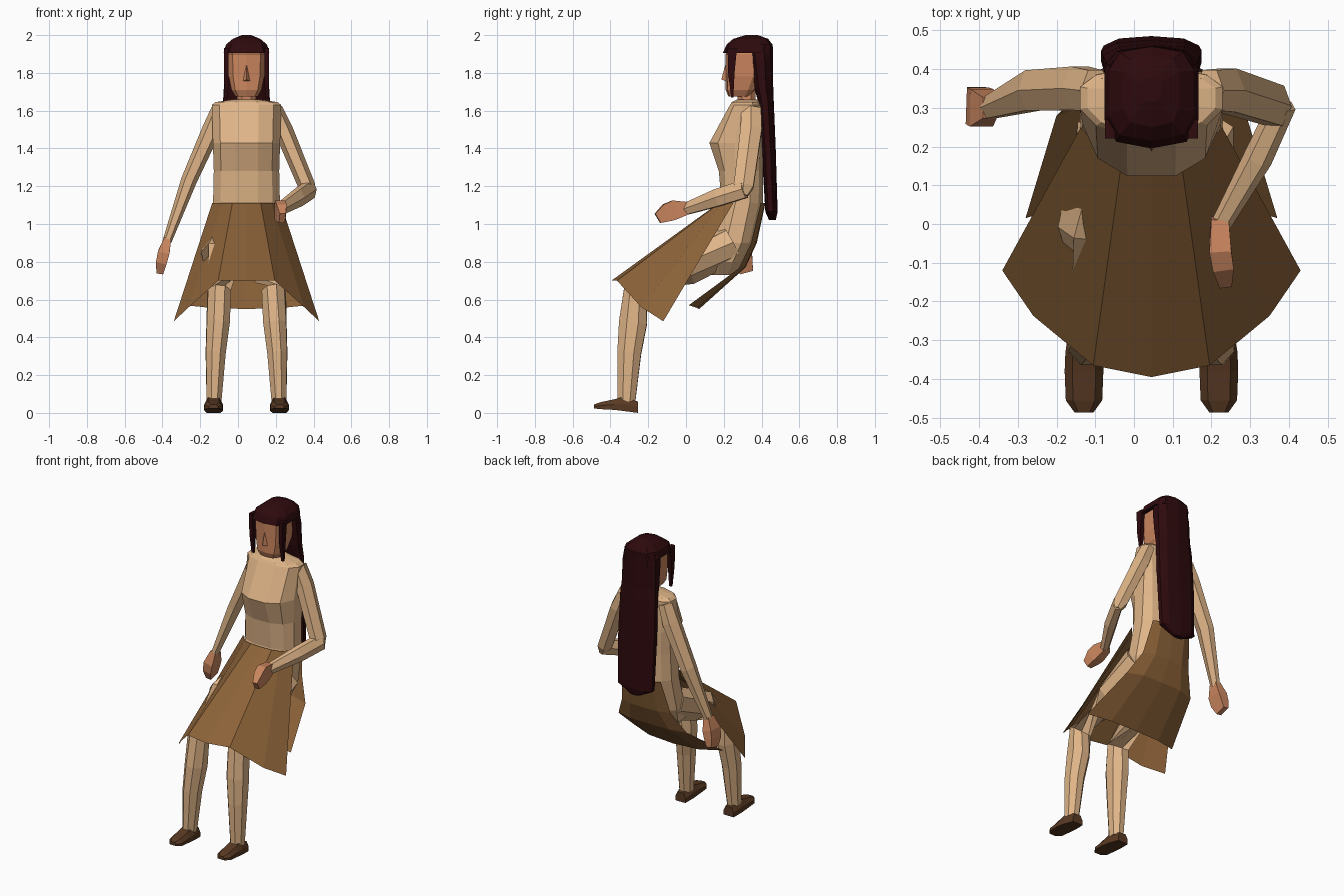
import bpy, bmesh, math
from mathutils import Vector

CX = 0.045  # body centre line


def material(name, rgb):
    m = bpy.data.materials.new(name)
    m.diffuse_color = (*rgb, 1)
    return m


TAN = material("tan cloth", (0.74, 0.46, 0.245))
SKIN = material("skin", (0.60, 0.24, 0.115))
BROWN = material("brown skirt", (0.26, 0.122, 0.04))
SHOE = material("dark leather", (0.10, 0.042, 0.017))
HAIR = material("dark red hair", (0.027, 0.003, 0.004))


def make(name, verts, faces, mat):
    bm = bmesh.new()
    vs = [bm.verts.new(v) for v in verts]
    for f in faces:
        bm.faces.new([vs[i] for i in f])
    bmesh.ops.recalc_face_normals(bm, faces=bm.faces)
    me = bpy.data.meshes.new(name)
    bm.to_mesh(me)
    bm.free()
    me.materials.append(mat)
    ob = bpy.data.objects.new(name, me)
    bpy.context.collection.objects.link(ob)
    return ob


def skin_rings(name, rings, mat):
    n = len(rings[0])
    faces = [(r * n + i, r * n + (i + 1) % n, (r + 1) * n + (i + 1) % n, (r + 1) * n + i)
             for r in range(len(rings) - 1) for i in range(n)]
    last = (len(rings) - 1) * n
    faces += [tuple(range(n)), tuple(range(last, last + n))]
    return make(name, [v for r in rings for v in r], faces, mat)


def loft(name, rows, mat, n=12, cx=CX, power=0.8):
    """Rows: height, half width, middle y, depth to front, depth to back."""
    rings = []
    for z, rx, yc, rf, rb in rows:
        ring = []
        for i in range(n):
            a = 2 * math.pi * (i + 0.5) / n
            c, s = math.cos(a), math.sin(a)
            x = math.copysign(abs(c) ** power, c) * rx
            y = math.copysign(abs(s) ** power, s) * (rb if s > 0 else rf)
            ring.append((cx + x, yc + y, z))
        rings.append(ring)
    return skin_rings(name, rings, mat)


def tube(name, path, mat, wide=(0, 1, 0), n=6):
    """Path: x, y, z, radius along 'wide', radius across."""
    pts = [Vector(p[:3]) for p in path]
    rings = []
    for k, p in enumerate(path):
        a = pts[k] - pts[k - 1] if k else pts[1] - pts[0]
        b = pts[k + 1] - pts[k] if k < len(pts) - 1 else a
        t = (a.normalized() + b.normalized()).normalized()
        side = t.cross(Vector(wide)).normalized()
        w = side.cross(t)
        rings.append([pts[k] + w * math.cos(q) * p[3] + side * math.sin(q) * p[4]
                      for q in (2 * math.pi * (i + 0.5) / n for i in range(n))])
    return skin_rings(name, rings, mat)


def sheet(name, half_rows, mat):
    """Open cloth panel, each half row mirrored about the centre line."""
    rows = [[(CX - x, y, z) for x, y, z in h[:0:-1]] + [(CX + x, y, z) for x, y, z in h]
            for h in half_rows]
    n = len(rows[0])
    faces = [(r * n + i, r * n + i + 1, (r + 1) * n + i + 1, (r + 1) * n + i)
             for r in range(len(rows) - 1) for i in range(n - 1)]
    return make(name, [v for r in rows for v in r], faces, mat)


# Torso with bust and hips
loft("torso", [(0.73, 0.10, 0.20, 0.10, 0.06), (0.80, 0.165, 0.22, 0.14, 0.085),
               (0.90, 0.19, 0.26, 0.14, 0.10), (1.11, 0.182, 0.30, 0.115, 0.112),
               (1.28, 0.178, 0.31, 0.14, 0.10), (1.43, 0.183, 0.33, 0.212, 0.08),
               (1.63, 0.189, 0.33, 0.10, 0.072), (1.645, 0.17, 0.33, 0.09, 0.06),
               (1.66, 0.07, 0.33, 0.06, 0.05)], TAN)

# Neck, head and nose
loft("neck", [(1.62, 0.055, 0.32, 0.05, 0.05), (1.75, 0.05, 0.32, 0.05, 0.05)], SKIN, n=8)
loft("head", [(1.675, 0.06, 0.28, 0.055, 0.06), (1.71, 0.082, 0.29, 0.08, 0.08),
              (1.78, 0.097, 0.31, 0.10, 0.09), (1.90, 0.102, 0.32, 0.112, 0.10),
              (1.95, 0.07, 0.33, 0.08, 0.08)], SKIN, n=10, power=0.6)
make("nose", [(CX - 0.02, 0.215, 1.755), (CX + 0.02, 0.215, 1.755), (CX, 0.187, 1.765),
              (CX, 0.21, 1.85)], [(0, 1, 2), (0, 2, 3), (1, 3, 2), (0, 3, 1)], SKIN)

# Hair: cap, long back fall and two front locks
loft("hair_cap", [(1.905, 0.125, 0.34, 0.145, 0.12), (1.95, 0.112, 0.34, 0.125, 0.118),
                  (1.98, 0.075, 0.35, 0.10, 0.085), (2.0, 0.025, 0.35, 0.035, 0.03)],
     HAIR, n=10, power=0.6)
loft("long_hair", [(1.02, 0.035, 0.455, 0.015, 0.02), (1.065, 0.128, 0.445, 0.025, 0.04),
                   (1.40, 0.135, 0.43, 0.03, 0.045), (1.64, 0.13, 0.415, 0.03, 0.05),
                   (1.72, 0.125, 0.40, 0.04, 0.062), (1.86, 0.124, 0.39, 0.055, 0.07),
                   (1.94, 0.112, 0.38, 0.06, 0.08)], HAIR, n=10)
for s, side in ((-1, "left"), (1, "right")):
    x = CX + s * 0.107
    tube("hair_lock_" + side, [(x, 0.245, 1.93, 0.035, 0.018), (x, 0.24, 1.80, 0.024, 0.018),
                               (x, 0.245, 1.67, 0.008, 0.012)], HAIR, n=4)

# Legs: one thigh presses slightly through the skirt
for s, side, lift in ((-1, "left", 0.045), (1, "right", 0)):
    tube("leg_" + side, [(CX + s * 0.09, 0.24, 0.90, 0.125, 0.10),
                         (CX + s * (0.115 + lift / 3), 0.0, 0.765 + lift, 0.108 + lift / 3, 0.09),
                         (CX + s * 0.145, -0.265, 0.64, 0.075, 0.066),
                         (CX + s * 0.150, -0.28, 0.48, 0.08, 0.066),
                         (CX + s * 0.163, -0.30, 0.32, 0.068, 0.057),
                         (CX + s * 0.172, -0.315, 0.06, 0.05, 0.042)],
         TAN, wide=(0, 1, 0.6), n=8)
    x = CX + s * 0.174
    # Shoe: rings run from heel to toe
    rings = []
    for y, w, lo, hi in ((-0.255, 0.036, 0.0, 0.06), (-0.33, 0.048, 0.01, 0.085),
                         (-0.38, 0.05, 0.016, 0.072), (-0.455, 0.047, 0.02, 0.056),
                         (-0.487, 0.024, 0.024, 0.045)):
        rings.append([(x - w, y, lo), (x + w, y, lo), (x + w, y, (lo + hi) / 2),
                      (x + w * 0.6, y, hi), (x - w * 0.6, y, hi), (x - w, y, (lo + hi) / 2)])
    skin_rings("shoe_" + side, rings, SHOE)

# Skirt: front and back panels with open side slits
sheet("skirt_front", [
    [(0, 0.172, 1.11), (0.075, 0.175, 1.11), (0.13, 0.19, 1.11), (0.182, 0.25, 1.11)],
    [(0, -0.395, 0.70), (0.15, -0.365, 0.70), (0.305, -0.237, 0.56), (0.385, -0.12, 0.485)]], BROWN)
sheet("skirt_back", [
    [(0, 0.42, 1.11), (0.09, 0.418, 1.11), (0.14, 0.395, 1.11)],
    [(0, 0.375, 0.90), (0.10, 0.37, 0.90), (0.175, 0.345, 0.90)],
    [(0, 0.315, 0.77), (0.14, 0.312, 0.77), (0.245, 0.28, 0.765)],
    [(0, 0.07, 0.55), (0.18, 0.06, 0.555), (0.325, 0.015, 0.57)]], BROWN)

# Hanging arm
tube("sleeve_left", [(-0.10, 0.345, 1.61, 0.06, 0.04), (-0.14, 0.35, 1.50, 0.065, 0.05),
                     (-0.26, 0.345, 1.23, 0.06, 0.042), (-0.375, 0.30, 0.91, 0.033, 0.024)], TAN)
tube("hand_left", [(-0.372, 0.30, 0.925, 0.038, 0.026), (-0.393, 0.30, 0.85, 0.068, 0.044),
                   (-0.405, 0.305, 0.80, 0.068, 0.04), (-0.413, 0.32, 0.745, 0.05, 0.025)], SKIN, n=4)

# Bent arm
tube("sleeve_right_upper", [(0.195, 0.345, 1.61, 0.06, 0.04), (0.24, 0.345, 1.50, 0.065, 0.05),
                            (0.365, 0.305, 1.20, 0.06, 0.045),
                            (0.385, 0.30, 1.15, 0.03, 0.025)], TAN)
tube("sleeve_right_fore", [(0.385, 0.31, 1.185, 0.055, 0.035), (0.32, 0.17, 1.14, 0.053, 0.038),
                           (0.225, 0.0, 1.08, 0.036, 0.026)], TAN, wide=(0, 0, 1))
tube("hand_right", [(0.222, 0.015, 1.085, 0.045, 0.032), (0.222, -0.06, 1.075, 0.072, 0.04),
                    (0.228, -0.10, 1.06, 0.068, 0.038), (0.235, -0.15, 1.03, 0.04, 0.022)],
     SKIN, wide=(0, 0, 1), n=4)
